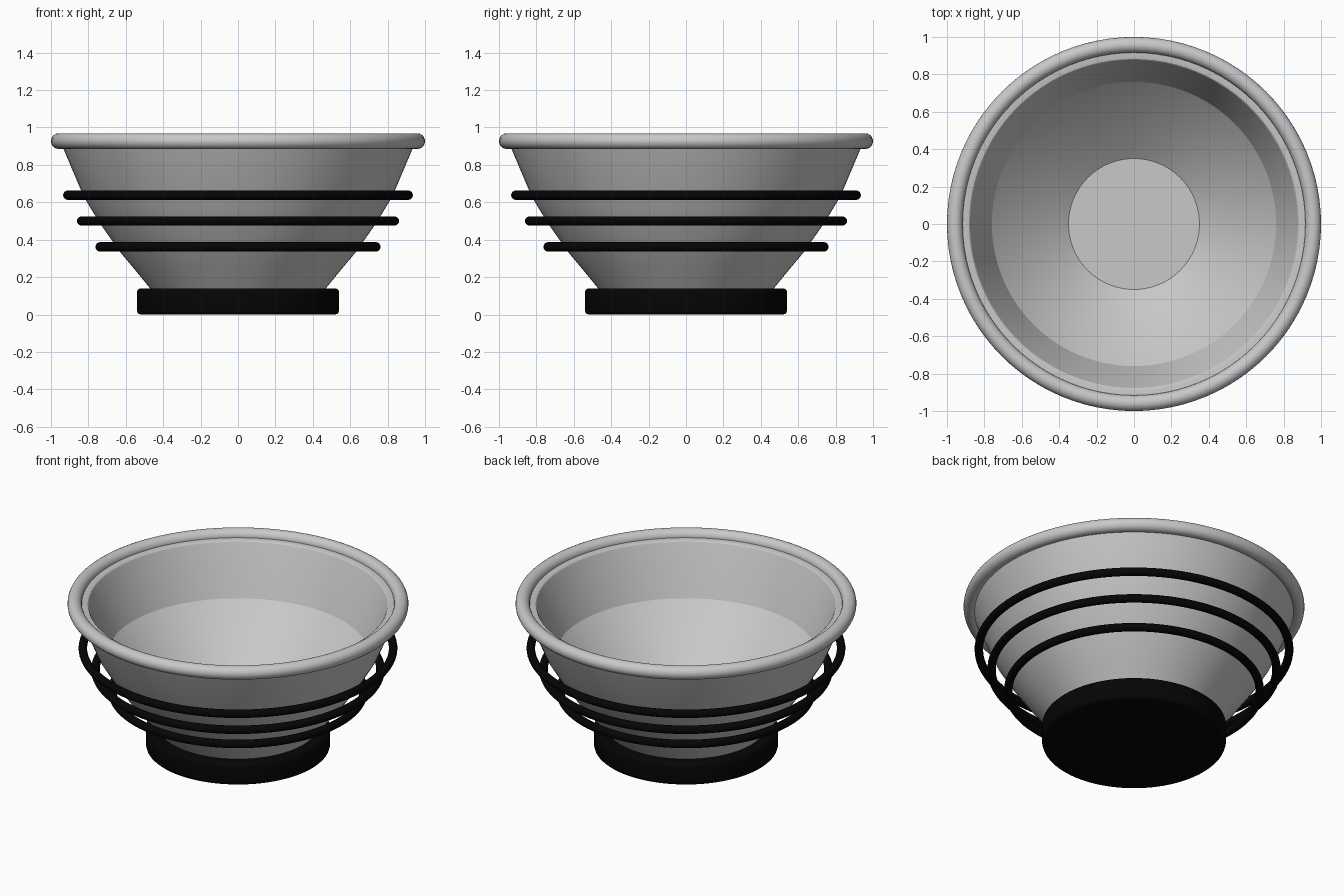
import bpy, bmesh, math

cube = bpy.data.objects.get("Cube")
if cube:
    bpy.data.objects.remove(cube)


def material(name, value):
    mat = bpy.data.materials.new(name)
    mat.use_nodes = True
    colour = (value, value, value, 1)
    mat.diffuse_color = colour
    mat.node_tree.nodes["Principled BSDF"].inputs["Base Color"].default_value = colour
    return mat


steel = material("brushed grey", 0.58)
rubber = material("black rubber", 0.0015)


def lathe(name, profile, mat, segments=96, angle=20):
    """Spin a radius/height profile around the z axis."""
    bm = bmesh.new()
    verts = [bm.verts.new((r, 0, z)) for r, z in profile]
    edges = [bm.edges.new(pair) for pair in zip(verts, verts[1:])]
    bmesh.ops.spin(bm, geom=verts + edges, cent=(0, 0, 0), axis=(0, 0, 1),
                   angle=math.tau, steps=segments, use_duplicate=False)
    bmesh.ops.remove_doubles(bm, verts=bm.verts, dist=0.0005)
    bmesh.ops.recalc_face_normals(bm, faces=bm.faces)
    mesh = bpy.data.meshes.new(name)
    bm.to_mesh(mesh)
    bm.free()
    obj = bpy.data.objects.new(name, mesh)
    bpy.context.collection.objects.link(obj)
    finish(obj, mat, angle)


def finish(obj, mat, angle):
    obj.data.materials.append(mat)
    bpy.ops.object.select_all(action="DESELECT")
    obj.select_set(True)
    bpy.context.view_layer.objects.active = obj
    bpy.ops.object.shade_smooth_by_angle(angle=math.radians(angle))


def ring(name, radius, thickness, height, mat):
    bpy.ops.mesh.primitive_torus_add(
        major_radius=radius, minor_radius=thickness,
        major_segments=96, minor_segments=20, location=(0, 0, height))
    obj = bpy.context.object
    obj.name = name
    finish(obj, mat, 40)


# Bowl: outer wall, softened lip, two-stage inner wall and floor
lathe("bowl", [(0, 0.08), (0.42, 0.08), (0.47, 0.14), (0.56, 0.25), (0.635, 0.34),
               (0.74, 0.49), (0.825, 0.63), (0.935, 0.89), (0.935, 0.926),
               (0.889, 0.926), (0.882, 0.924), (0.877, 0.919), (0.872, 0.908),
               (0.76, 0.607), (0.57, 0.41), (0.35, 0.25), (0, 0.25)], steel)

# Rolled rim
ring("rim", 0.958, 0.042, 0.927, steel)

# Free-standing grip rings around the wall
for label, radius, height in (("upper", 0.91, 0.638), ("middle", 0.836, 0.5),
                              ("lower", 0.737, 0.362)):
    ring(label + "_grip_ring", radius, 0.025, height, rubber)

# Solid foot with softened edges
lathe("foot", [(0, 0), (0.52, 0), (0.53, 0.003), (0.537, 0.01), (0.54, 0.02),
               (0.54, 0.12), (0.537, 0.13), (0.53, 0.137), (0.52, 0.14),
               (0, 0.14)], rubber, angle=35)
